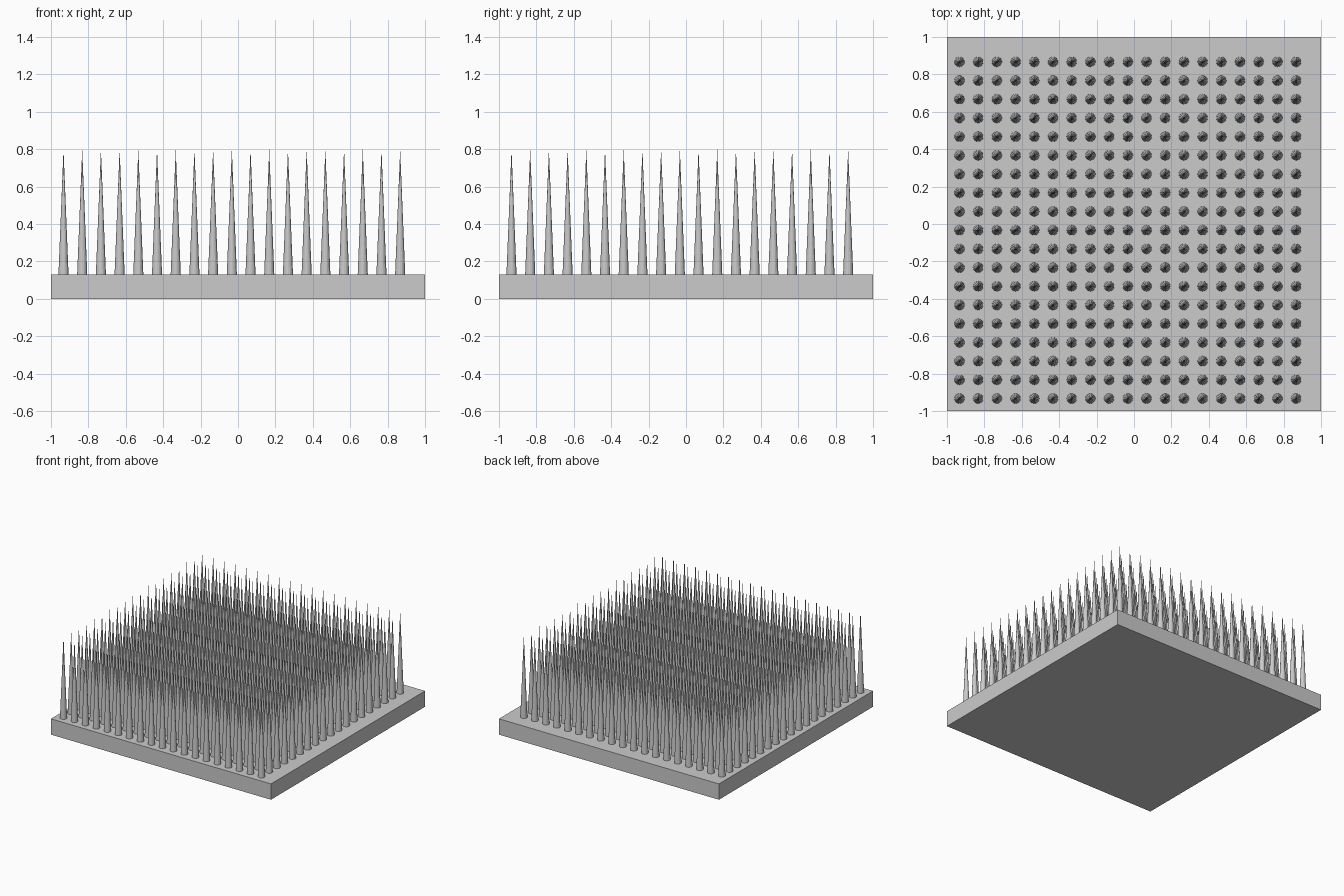
import bpy
import bmesh
from mathutils import Matrix

cube = bpy.data.objects.get("Cube")
if cube:
    bpy.data.objects.remove(cube, do_unlink=True)

PLATE_HEIGHT = 0.13
SPIKE_TIP = 0.8
SPIKE_RADIUS = 0.027
SPIKES_PER_SIDE = 19
SPACING = 0.1
FIRST_SPIKE = -0.933

grey = bpy.data.materials.new("grey")
grey.use_nodes = True
colour = (0.6, 0.6, 0.6, 1)
grey.diffuse_color = colour
grey.node_tree.nodes["Principled BSDF"].inputs["Base Color"].default_value = colour


def add_object(name, bm):
    mesh = bpy.data.meshes.new(name)
    bm.to_mesh(mesh)
    bm.free()
    mesh.materials.append(grey)
    obj = bpy.data.objects.new(name, mesh)
    bpy.context.collection.objects.link(obj)
    return obj


# Square base plate
bm = bmesh.new()
bmesh.ops.create_cube(bm, size=1, matrix=Matrix.Translation((0, 0, PLATE_HEIGHT / 2))
                      @ Matrix.Diagonal((2, 2, PLATE_HEIGHT, 1)))
add_object("base_plate", bm)

# One spike at the front corner, standing on the plate
bm = bmesh.new()
height = SPIKE_TIP - PLATE_HEIGHT
bmesh.ops.create_cone(bm, cap_ends=True, segments=16, radius1=SPIKE_RADIUS, radius2=0,
                      depth=height, matrix=Matrix.Translation((0, 0, height / 2)))
bmesh.ops.remove_doubles(bm, verts=bm.verts, dist=0.0001)
spikes = add_object("spikes", bm)
spikes.location = (FIRST_SPIKE, FIRST_SPIKE, PLATE_HEIGHT)

# Repeat the spike in rows and columns
for name, step in (("row", (SPACING, 0, 0)), ("columns", (0, SPACING, 0))):
    array = spikes.modifiers.new(name, 'ARRAY')
    array.count = SPIKES_PER_SIDE
    array.use_relative_offset = False
    array.use_constant_offset = True
    array.constant_offset_displace = step
